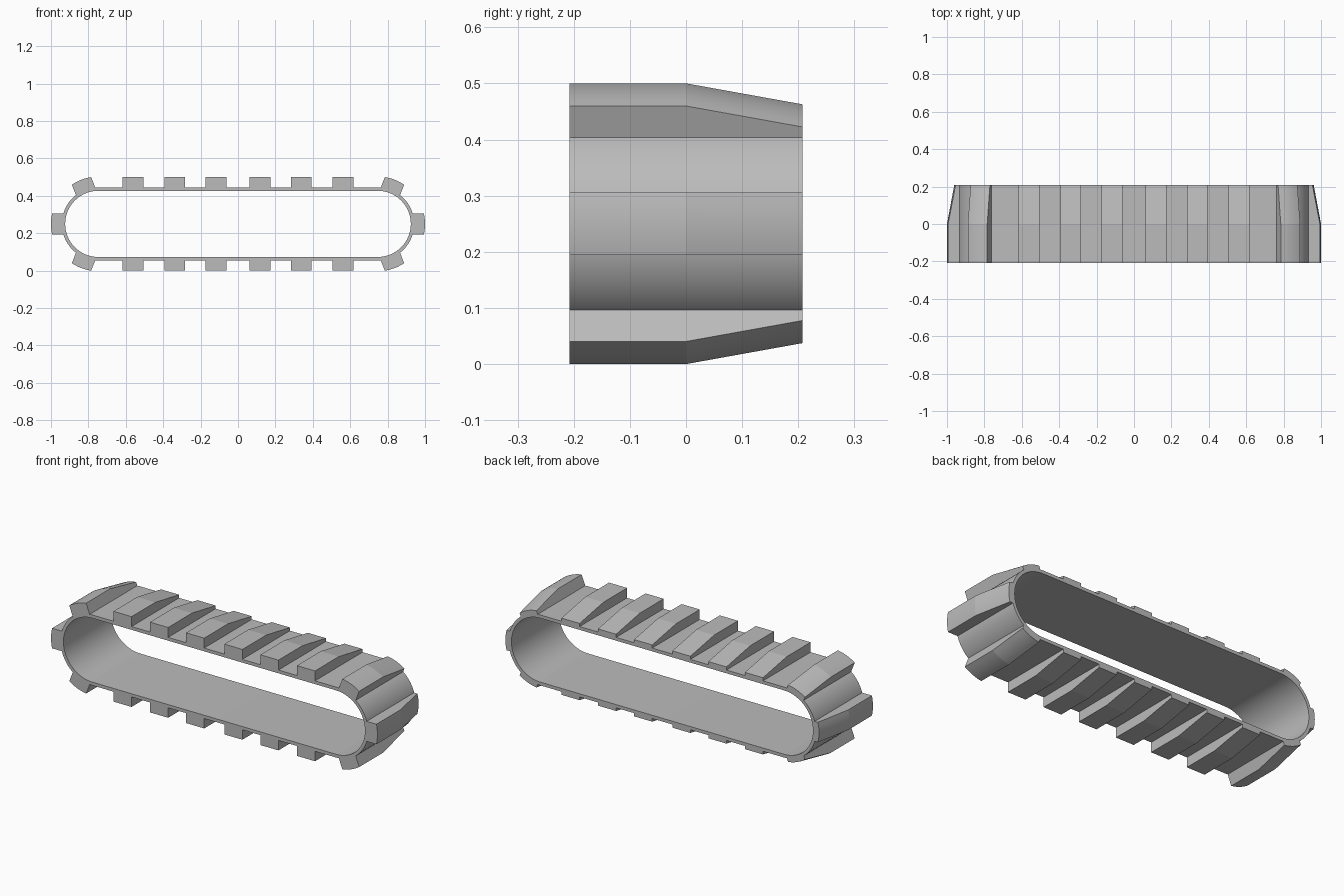
import bpy
import bmesh
from math import sin, cos, asin, pi, radians
from mathutils import Vector

if "Cube" in bpy.data.objects:
    bpy.data.objects.remove(bpy.data.objects["Cube"])

HALF_Y = 0.208       # half of the belt width
MID_Z = 0.25         # height of the wheel axis
AXLE_X = 0.747       # centre of each rounded end
R_OUT, R_IN = 0.195, 0.177
LUG_HALF = 0.0555    # half of a lug's width
FRONT_TOP, BACK_TOP = 0.25, 0.2125
END_FRONT, END_BACK = 0.253, 0.214

grey = bpy.data.materials.new("track grey")
grey.use_nodes = True
colour = (0.5, 0.5, 0.5, 1)
grey.diffuse_color = colour
grey.node_tree.nodes["Principled BSDF"].inputs["Base Color"].default_value = colour


def loft(name, rings, closed_path=False):
    """Join equal rings of points with quads; cap the ends unless the path closes."""
    bm = bmesh.new()
    loops = [[bm.verts.new(p) for p in ring] for ring in rings]
    n = len(loops[0])
    pairs = list(zip(loops, loops[1:]))
    if closed_path:
        pairs.append((loops[-1], loops[0]))
    else:
        bm.faces.new(loops[0])
        bm.faces.new(loops[-1])
    for a, b in pairs:
        for i in range(n):
            j = (i + 1) % n
            bm.faces.new((a[i], a[j], b[j], b[i]))
    bmesh.ops.recalc_face_normals(bm, faces=bm.faces)
    mesh = bpy.data.meshes.new(name)
    bm.to_mesh(mesh)
    bm.free()
    mesh.materials.append(grey)
    obj = bpy.data.objects.new(name, mesh)
    bpy.context.collection.objects.link(obj)
    bpy.ops.object.select_all(action='DESELECT')
    obj.select_set(True)
    bpy.context.view_layer.objects.active = obj
    bpy.ops.object.shade_smooth_by_angle(angle=radians(9))
    return obj


# Belt: a hollow stadium loop
def belt_section(side, angle):
    ring = []
    for r, y in ((R_OUT, -HALF_Y), (R_OUT, HALF_Y), (R_IN, HALF_Y), (R_IN, -HALF_Y)):
        ring.append((side * AXLE_X + r * cos(angle), y, MID_Z + r * sin(angle)))
    return ring


SEGS = 32
sections = [belt_section(side, start + pi * i / SEGS)
            for side, start in ((1, -pi / 2), (-1, pi / 2)) for i in range(SEGS + 1)]
loft("belt", sections, closed_path=True)


# Lugs: full height on the front half, sloping down towards the back
def lug(name, centre_x, angle, front, back, curved):
    out = Vector((cos(angle), 0, sin(angle)))
    across = Vector((-sin(angle), 0, cos(angle)))
    rings = []
    for y, top in ((-HALF_Y, front), (0, front), (HALF_Y, back)):
        origin = Vector((centre_x, y, MID_Z))
        profile = [(-LUG_HALF, R_IN + 0.005), (LUG_HALF, R_IN + 0.005)]
        if curved:
            spread = asin(LUG_HALF / top)
            profile += [(top * sin(spread * k / 3), top * cos(spread * k / 3))
                        for k in range(3, -4, -1)]
        else:
            profile += [(LUG_HALF, top), (-LUG_HALF, top)]
        rings.append([origin + across * a + out * r for a, r in profile])
    loft(name, rings)


# Straight runs, top and bottom
for run, angle in (("top", pi / 2), ("bottom", -pi / 2)):
    for i, x in enumerate((-0.562, -0.338, -0.117, 0.117, 0.338, 0.562)):
        lug(f"{run}_lug_{i + 1}", x, angle, FRONT_TOP, BACK_TOP, False)

# Rounded ends
for end, side, turn in (("left", 1, 0), ("right", -1, pi)):
    for i, degrees in enumerate((-68.7, 0, 68.7)):
        lug(f"{end}_end_lug_{i + 1}", side * AXLE_X, turn + radians(degrees),
            END_FRONT, END_BACK, True)
